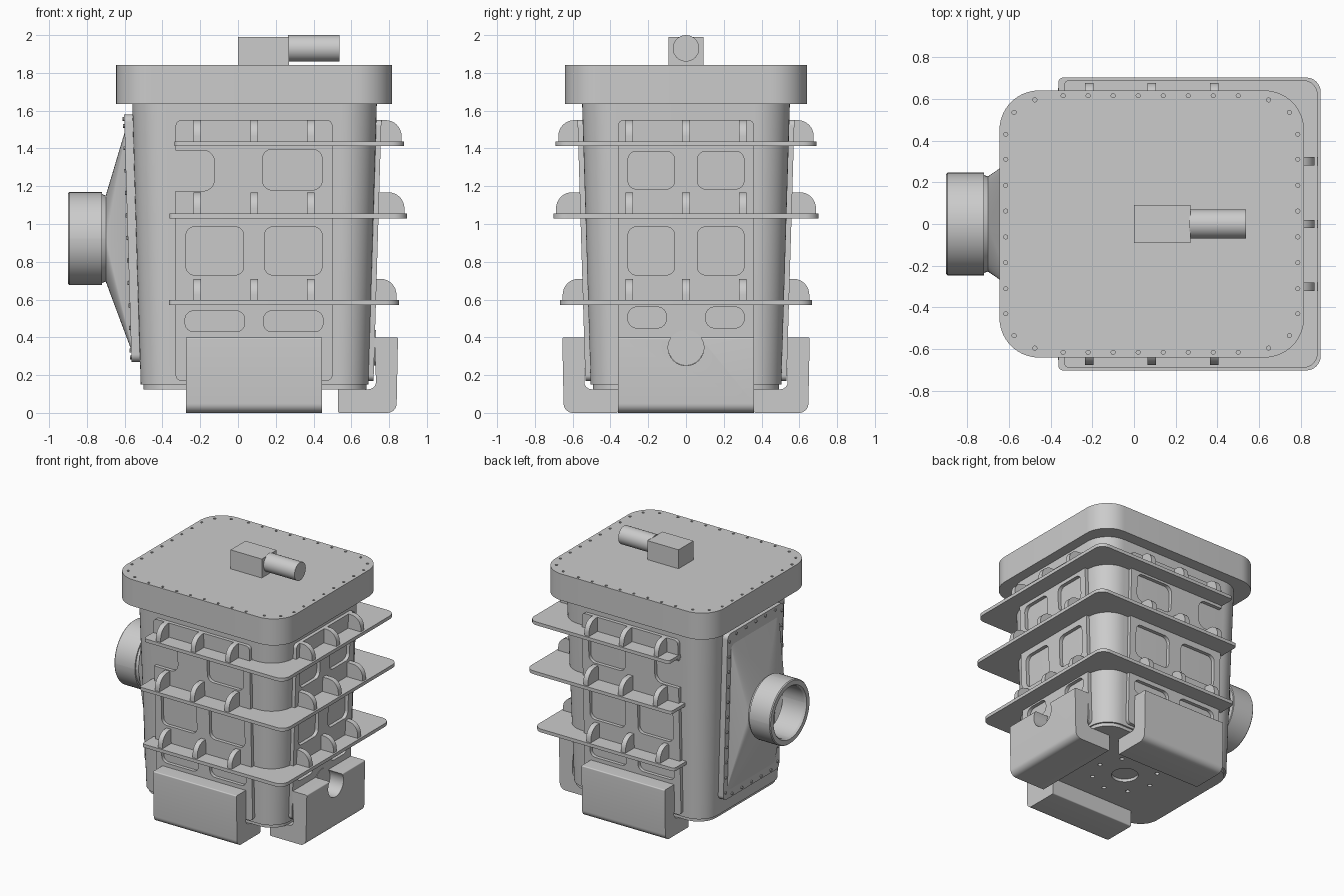
import bpy, bmesh, math
from mathutils import Vector

if "Cube" in bpy.data.objects:
    bpy.data.objects.remove(bpy.data.objects["Cube"])


def fillet(pts, n=8):
    """Round polygon corners given as (u, v, radius)."""
    out = []
    for i, (u, v, r) in enumerate(pts):
        p = Vector((u, v))
        if r <= 0:
            out.append(p)
            continue
        a = (Vector(pts[i - 1][:2]) - p).normalized()
        b = (Vector(pts[(i + 1) % len(pts)][:2]) - p).normalized()
        ang = a.angle(b)
        c = p + (a + b).normalized() * r / math.sin(ang / 2)
        t, th = r / math.tan(ang / 2), math.pi - ang
        s, e = p + a * t - c, p + b * t - c
        for k in range(n + 1):
            f = k / n
            out.append(c + (s * math.sin((1 - f) * th) + e * math.sin(f * th)) / math.sin(th))
    return out


def rect(u0, u1, v0, v1, r=0.0, n=8):
    return fillet([(u0, v0, r), (u1, v0, r), (u1, v1, r), (u0, v1, r)], n)


def circle(u, v, r, n=32):
    return [Vector((u + r * math.cos(i * math.tau / n), v + r * math.sin(i * math.tau / n))) for i in range(n)]


def finish(name, bm):
    bmesh.ops.recalc_face_normals(bm, faces=bm.faces)
    me = bpy.data.meshes.new(name)
    bm.to_mesh(me)
    bm.free()
    ob = bpy.data.objects.new(name, me)
    bpy.context.collection.objects.link(ob)
    return ob


def loft(name, stacks, caps=True):
    """Skin each stack of equal-length 3D rings."""
    bm = bmesh.new()
    for rings in stacks:
        vs = [[bm.verts.new(p) for p in ring] for ring in rings]
        for A, B in zip(vs, vs[1:]):
            for i in range(len(A)):
                j = (i + 1) % len(A)
                bm.faces.new((A[i], A[j], B[j], B[i]))
        if caps:
            bm.faces.new(vs[0])
            bm.faces.new(vs[-1])
    return finish(name, bm)


def prism(name, polys, w0, w1, f):
    return loft(name, [[[f(p.x, p.y, w) for p in poly] for w in (w0, w1)] for poly in polys])


def flat(u, v, w):
    return (u, v, w)


def cut(ob, cutter):
    cutter.hide_render = True
    m = ob.modifiers.new("cut", 'BOOLEAN')
    m.object, m.operation, m.solver = cutter, 'DIFFERENCE', 'EXACT'
    bpy.context.view_layer.objects.active = ob
    bpy.ops.object.modifier_apply(modifier=m.name)
    bpy.data.objects.remove(cutter)


# Tapered body: face distances from the origin as a function of height
def taper(z):
    return 0.045 * (z - 0.15) / 1.49


def y_face(z):
    return 0.505 + taper(z)


def x_face(z):
    return 0.69 + taper(z)


def left_face(z):
    return -0.515 - taper(z)


# Each finned side: (name, map(u, distance, z), face distance)
SIDES = [("front", lambda u, d, z: (u, -d, z), y_face),
         ("back", lambda u, d, z: (u, d, z), y_face),
         ("right", lambda u, d, z: (d, u, z), x_face)]

# Body and bottom plate
loft("body", [[[(p.x, p.y, z) for p in rect(left_face(z), x_face(z), -y_face(z), y_face(z), r, 12)]
               for z, r in ((0.15, 0.16), (1.64, 0.185))]])
base = prism("bottom_plate", [rect(-0.5, 0.68, -0.492, 0.492, 0.15, 12)], 0.125, 0.152, flat)
holes = [circle(0.085, 0, 0.095)] + [circle(0.085 + 0.23 * math.cos(k * math.tau / 8),
                                            0.23 * math.sin(k * math.tau / 8), 0.016, 12) for k in range(8)]
cut(base, prism("base_cutter", holes, 0.1, 0.148, flat))

# Lid with a ring of bolt holes
lid = prism("lid", [rect(-0.645, 0.815, -0.64, 0.64, 0.19, 14)], 1.635, 1.842, flat)
spots = []
for s in (-1, 1):
    spots += [(-0.34 + 0.12 * k, 0.615 * s) for k in range(8)]
    spots += [(0.085 + 0.7 * s, y) for y in (-0.43, -0.31, -0.185, -0.062, 0.062, 0.185, 0.31, 0.43)]
    spots += [(0.085 + dx * t, y * s) for t in (-1, 1) for dx, y in ((0.56, 0.595), (0.66, 0.535))]
cut(lid, prism("lid_cutter", [circle(x, y, 0.01, 10) for x, y in spots], 1.82, 1.86, flat))

# Drive box and motor on top
prism("drive_box", [rect(0, 0.27, -0.092, 0.092)], 1.842, 1.99, flat)
prism("motor", [circle(0, 1.93, 0.07)], 0.265, 0.537, lambda u, v, w: (w, u, v))


def panel(name, outline, windows, side, dist, thick=0.027, sink=0.02):
    """Plate with windows, laid on a sloping body face."""
    cu = bpy.data.curves.new(name, 'CURVE')
    cu.dimensions, cu.fill_mode, cu.extrude = '2D', 'BOTH', 1.0
    for poly in [outline] + windows:
        sp = cu.splines.new('POLY')
        sp.points.add(len(poly) - 1)
        sp.use_cyclic_u = True
        for q, p in zip(sp.points, poly):
            q.co = (p.x, p.y, 0, 1)
    tmp = bpy.data.objects.new(name + "_outline", cu)
    bpy.context.collection.objects.link(tmp)
    me = bpy.data.meshes.new_from_object(tmp.evaluated_get(bpy.context.evaluated_depsgraph_get()))
    bpy.data.objects.remove(tmp)
    bm = bmesh.new()
    bm.from_mesh(me)
    bmesh.ops.remove_doubles(bm, verts=bm.verts, dist=1e-5)
    for v in bm.verts:
        u, z, w = v.co
        v.co = side(u, dist(z) + (thick if w > 0 else -sink), z)
    return finish(name, bm)


# Windowed panels
wide = fillet([(-0.33, 0.17, 0.03), (0.5, 0.17, 0.03), (0.5, 1.55, 0.03), (-0.33, 1.55, 0.03),
               (-0.33, 1.39, 0), (-0.125, 1.39, 0.06), (-0.125, 1.175, 0.06), (-0.33, 1.175, 0)])
wide_windows = [rect(0.13, 0.445, 1.18, 1.395, 0.05), rect(-0.275, 0.03, 0.73, 0.985, 0.045),
                rect(0.14, 0.445, 0.73, 0.985, 0.045), rect(-0.28, 0.035, 0.43, 0.54, 0.045),
                rect(0.135, 0.45, 0.43, 0.54, 0.045)]
side_windows = []
for z0, z1, a in ((1.185, 1.385, 0.06), (0.73, 0.985, 0.06), (0.45, 0.56, 0.105)):
    side_windows += [rect(a, 0.307, z0, z1, 0.045), rect(-0.307, -a, z0, z1, 0.045)]
for name, side, dist in SIDES:
    if name == "right":
        panel("right_panel", rect(-0.36, 0.36, 0.17, 1.55, 0.03), side_windows, side, dist)
    else:
        panel(name + "_panel", wide, wide_windows, side, dist)

# Wrap-around shelves with rounded gussets standing on them
for label, z, x0, x1, y in (("upper", 1.412, -0.335, 0.88, 0.69), ("middle", 1.03, -0.363, 0.895, 0.702),
                            ("lower", 0.572, -0.365, 0.853, 0.667)):
    yi, xi = y_face(z) - 0.01, x_face(z) - 0.01
    u_shape = fillet([(x0, -y, 0.025), (x1, -y, 0.07), (x1, y, 0.07), (x0, y, 0.025),
                      (x0, yi, 0), (xi, yi, 0.17), (xi, -yi, 0.17), (x0, -yi, 0)])
    prism(label + "_shelf", [u_shape], z, z + 0.026, flat)
    zb, zt = z + 0.02, z + 0.138
    for name, side, dist in SIDES:
        d0, d1 = dist(z), (x1 if name == "right" else y) - 0.014
        prof = fillet([(d0, zb, 0), (d1, zb, 0), (d1, zt, 0.085), (d0, zt, 0)])
        for k in (-0.3, 0, 0.3):
            c = k + (0 if name == "right" else 0.085)
            prism(f"{label}_{name}_gusset", [prof], c - 0.02, c + 0.02, lambda d, h, w: side(w, d, h))

# L-shaped support feet
for name, side, dist in SIDES:
    toe, wall, out, u0, u1 = (0.53, 0.732, 0.847, -0.36, 0.36) if name == "right" else (0.36, 0.54, 0.655, -0.275, 0.445)
    prof = fillet([(toe, 0, 0.008), (out - 0.008, 0, 0.05), (out, 0.4, 0.008), (wall - 0.01, 0.4, 0),
                   (wall, 0.125, 0.04), (toe, 0.125, 0)])
    foot = prism(name + "_foot", [prof], u0, u1, lambda d, h, w: side(w, d, h))
    if name == "right":
        cut(foot, prism("notch_cutter", [circle(0, 0.345, 0.095)], 0.6, 0.95, lambda u, v, w: (w, u, v)))

# Round port seen through the notch
prism("drain_port", [circle(0, 0.345, 0.094)], 0.68, 0.73, lambda u, v, w: (w, u, v))


# Inlet on the left: mounting plate, bolts, funnel and collar
def on_left(u, v, w):
    return (left_face(v) - w, u, v)


prism("inlet_plate", [rect(-0.345, 0.345, 0.27, 1.58, 0.04)], -0.01, 0.045, on_left)
bolts = [circle(s * 0.322, 0.33 + 0.119 * k, 0.011, 10) for s in (-1, 1) for k in range(11)]
bolts += [circle(-0.24 + 0.12 * k, z, 0.011, 10) for z in (0.294, 1.556) for k in range(5)]
prism("inlet_bolts", bolts, 0.04, 0.053, on_left)


def round_ring(x, r):
    return [(x, p.x, p.y) for p in rect(-r, r, 0.923 - r, 0.923 + r, r * 0.999, 12)]


def plate_ring(w, m):
    return [on_left(p.x, p.y, w) for p in rect(-0.3 + m, 0.3 - m, 0.32 + m, 1.5 - m, 0.03, 12)]


loft("inlet_funnel", [[plate_ring(0.04, 0), round_ring(-0.7, 0.228), round_ring(-0.72, 0.235),
                       round_ring(-0.72, 0.246), round_ring(-0.893, 0.246), round_ring(-0.9, 0.24),
                       round_ring(-0.9, 0.205), round_ring(-0.885, 0.195), round_ring(-0.7, 0.195),
                       plate_ring(0.046, 0.03)]])

# Smooth the rounded surfaces, keep hard edges
bpy.ops.object.select_all(action='SELECT')
bpy.context.view_layer.objects.active = bpy.data.objects["body"]
bpy.ops.object.shade_smooth_by_angle(angle=math.radians(32))
